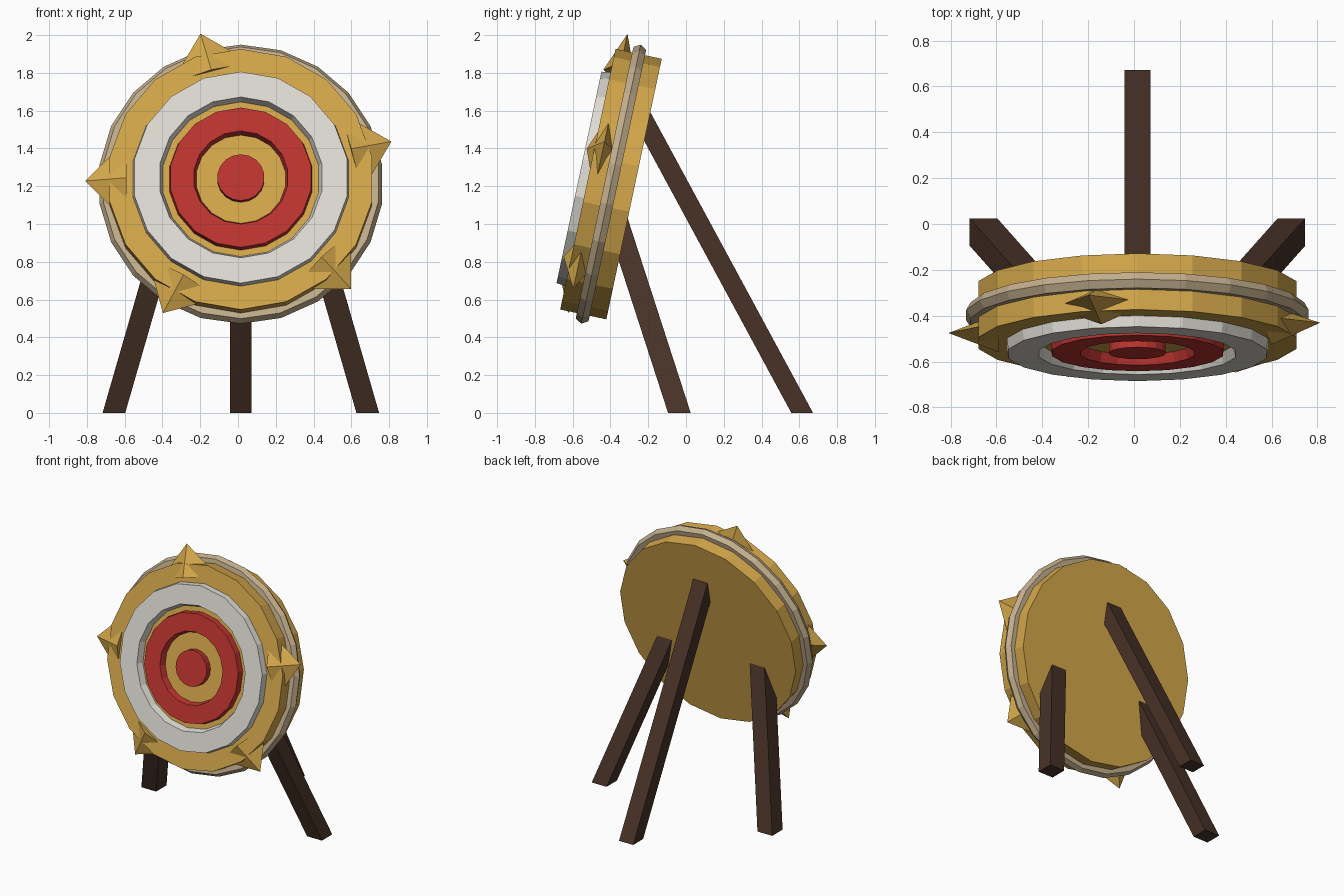
import bpy
import bmesh
from math import sin, cos, pi, radians
from mathutils import Matrix, Vector

if "Cube" in bpy.data.objects:
    bpy.data.objects.remove(bpy.data.objects["Cube"])

CX = 0.015
# Tilted frame: local z points out of the target face, origin at the back centre
FRAME = Matrix.Translation((CX, -0.275, 1.185)) @ Matrix.Rotation(radians(78), 4, 'X')


def material(name, rgb):
    m = bpy.data.materials.new(name)
    m.diffuse_color = (*rgb, 1)
    m.use_nodes = True
    m.node_tree.nodes["Principled BSDF"].inputs["Base Color"].default_value = m.diffuse_color
    return m


STRAW = material("straw", (0.66, 0.39, 0.07))
ROPE = material("rope", (0.55, 0.43, 0.27))
WHITE = material("white_paint", (0.75, 0.73, 0.67))
RED = material("red_paint", (0.52, 0.035, 0.03))
WOOD = material("dark_wood", (0.065, 0.032, 0.02))


def finish(name, bm, mat, matrix=Matrix()):
    bmesh.ops.recalc_face_normals(bm, faces=bm.faces)
    me = bpy.data.meshes.new(name)
    bm.to_mesh(me)
    bm.free()
    me.materials.append(mat)
    ob = bpy.data.objects.new(name, me)
    ob.matrix_world = matrix
    bpy.context.collection.objects.link(ob)
    return ob


def ring(name, profile, segs, mat):
    """Revolve a closed (radius, height) profile around the target axis."""
    bm = bmesh.new()
    loops = []
    for i in range(segs):
        a = pi / 2 + 2 * pi * i / segs
        loops.append([bm.verts.new((r * cos(a), r * sin(a), h)) for r, h in profile])
    n = len(profile)
    for i in range(segs):
        a, b = loops[i], loops[(i + 1) % segs]
        for j in range(n):
            k = (j + 1) % n
            bm.faces.new((a[j], b[j], b[k], a[k]))
    return finish(name, bm, mat, FRAME)


def disc(name, radius, h0, h1, segs, mat):
    bm = bmesh.new()
    bmesh.ops.create_cone(bm, cap_ends=True, segments=segs, radius1=radius, radius2=radius,
                          depth=h1 - h0,
                          matrix=Matrix.Translation((0, 0, (h0 + h1) / 2)))
    return finish(name, bm, mat, FRAME)


def leg(name, foot, top, w=0.115):
    """Square post with level-cut ends."""
    bm = bmesh.new()
    bmesh.ops.create_cube(bm, size=1)
    for v in bm.verts:
        end = Vector(top if v.co.z > 0 else foot)
        v.co = end + Vector((v.co.x * w, v.co.y * w, 0))
    return finish(name, bm, WOOD)


# Straw target body
disc("straw_disc", 0.705, 0, 0.25, 18, STRAW)

# Rope band around the rim, hexagonal section
ring("rope_band", [(0.715 + 0.04 * cos(k * pi / 3), 0.125 + 0.04 * sin(k * pi / 3))
                   for k in range(6)], 22, ROPE)

# Raised scoring rings and bullseye
ring("white_ring", [(0.58, 0.24), (0.572, 0.298), (0.435, 0.298), (0.415, 0.24)], 18, WHITE)
ring("red_ring", [(0.385, 0.24), (0.378, 0.295), (0.252, 0.295), (0.236, 0.24)], 18, RED)
disc("bullseye", 0.125, 0.24, 0.295, 18, RED)

# Straw tufts sticking out of the rim
for i, deg in enumerate((15, 105, 180, 240, 315)):
    bm = bmesh.new()
    bmesh.ops.create_cone(bm, cap_ends=True, segments=4, radius1=1, radius2=0, depth=0.22)
    place = (Matrix.Rotation(radians(deg), 4, 'Z') @ Matrix.Translation((0.715, 0, 0.205))
             @ Matrix.Rotation(pi / 2, 4, 'Y') @ Matrix.Diagonal((0.085, 0.22, 1, 1)))
    bmesh.ops.transform(bm, matrix=place, verts=bm.verts)
    finish(f"straw_tuft_{i + 1}", bm, STRAW, FRAME)

# Tripod
leg("back_leg", (CX, 0.615, 0), (CX, -0.245, 1.59))
for side, s in (("left", -1), ("right", 1)):
    leg(f"front_leg_{side}", (CX + s * 0.672, -0.035, 0), (CX + s * 0.372, -0.372, 1.04), 0.12)
